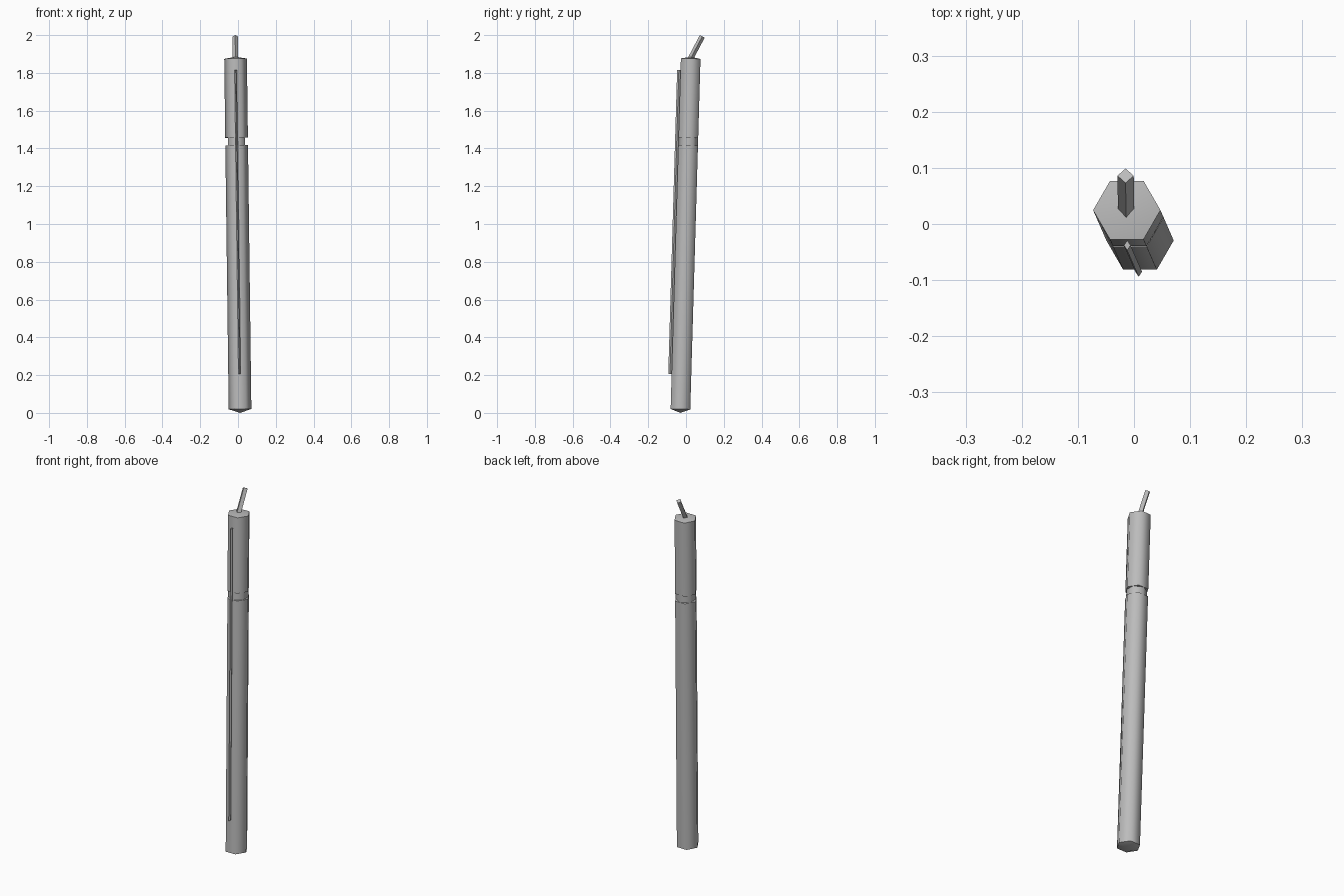
import bpy, bmesh, math
from mathutils import Vector, Matrix

cube = bpy.data.objects.get("Cube")
if cube:
    bpy.data.objects.remove(cube, do_unlink=True)

grey = bpy.data.materials.new("plain grey")
grey.use_nodes = True
grey.diffuse_color = (0.5, 0.5, 0.5, 1)
grey.node_tree.nodes["Principled BSDF"].inputs["Base Color"].default_value = (0.5, 0.5, 0.5, 1)

# The whole post leans along this line
BASE, TIP = Vector((0.011, -0.03, 0.0)), Vector((-0.013, 0.025, 1.885))
AXIS = (TIP - BASE).normalized()


def along(z):
    return BASE.lerp(TIP, z / TIP.z)


def lathe(name, rings, start, axis, sides, turn=0.0, squash=1.0):
    """Faceted solid from (distance, radius) rings; radius 0 makes a point."""
    side = Vector((1, 0, 0))
    side = (side - axis * side.dot(axis)).normalized()
    up = axis.cross(side)
    bm = bmesh.new()
    loops = []
    for d, r in rings:
        c = start + axis * d
        if r == 0:
            loops.append([bm.verts.new(c)] * sides)
            continue
        angles = [turn + math.tau * i / sides for i in range(sides)]
        loops.append([bm.verts.new(c + side * r * math.cos(a) + up * r * squash * math.sin(a))
                      for a in angles])
    for low, high in zip(loops, loops[1:]):
        for i in range(sides):
            j = (i + 1) % sides
            bm.faces.new(list(dict.fromkeys((low[i], low[j], high[j], high[i]))))
    for (d, r), loop in ((rings[0], loops[0]), (rings[-1], loops[-1])):
        if r > 0:
            bm.faces.new(loop)
    bmesh.ops.recalc_face_normals(bm, faces=bm.faces)
    mesh = bpy.data.meshes.new(name)
    bm.to_mesh(mesh)
    bm.free()
    mesh.materials.append(grey)
    obj = bpy.data.objects.new(name, mesh)
    bpy.context.collection.objects.link(obj)
    bpy.ops.object.select_all(action='DESELECT')
    obj.select_set(True)
    bpy.context.view_layer.objects.active = obj
    bpy.ops.object.shade_smooth_by_angle(angle=math.radians(65))
    return obj


# Hexagonal shaft in two lengths, with shallow pointed ends
lathe("lower_shaft", [(0, 0), (0.02, 0.06), (1.417, 0.06)], BASE, AXIS, 6)
lathe("upper_shaft", [(1.458, 0.06), (1.876, 0.06), (1.886, 0)], BASE, AXIS, 6)

# Recessed neck, turned so its corners meet the flats of the shaft
lathe("neck", [(1.41, 0.052), (1.465, 0.052)], BASE, AXIS, 6, math.radians(30))

# Thin rail down the front
front = Vector((0, -0.061, 0))
lathe("front_rail", [(0, 0.006), (1.61, 0.006)], along(0.205) + front, AXIS, 4, 0, 1.5)

# Square wick leaning back from the top
root, end = Vector((-0.014, 0.022, 1.872)), Vector((-0.015, 0.086, 1.993))
lathe("wick", [(0, 0.0145), ((end - root).length, 0.0145)], root, (end - root).normalized(), 4)
